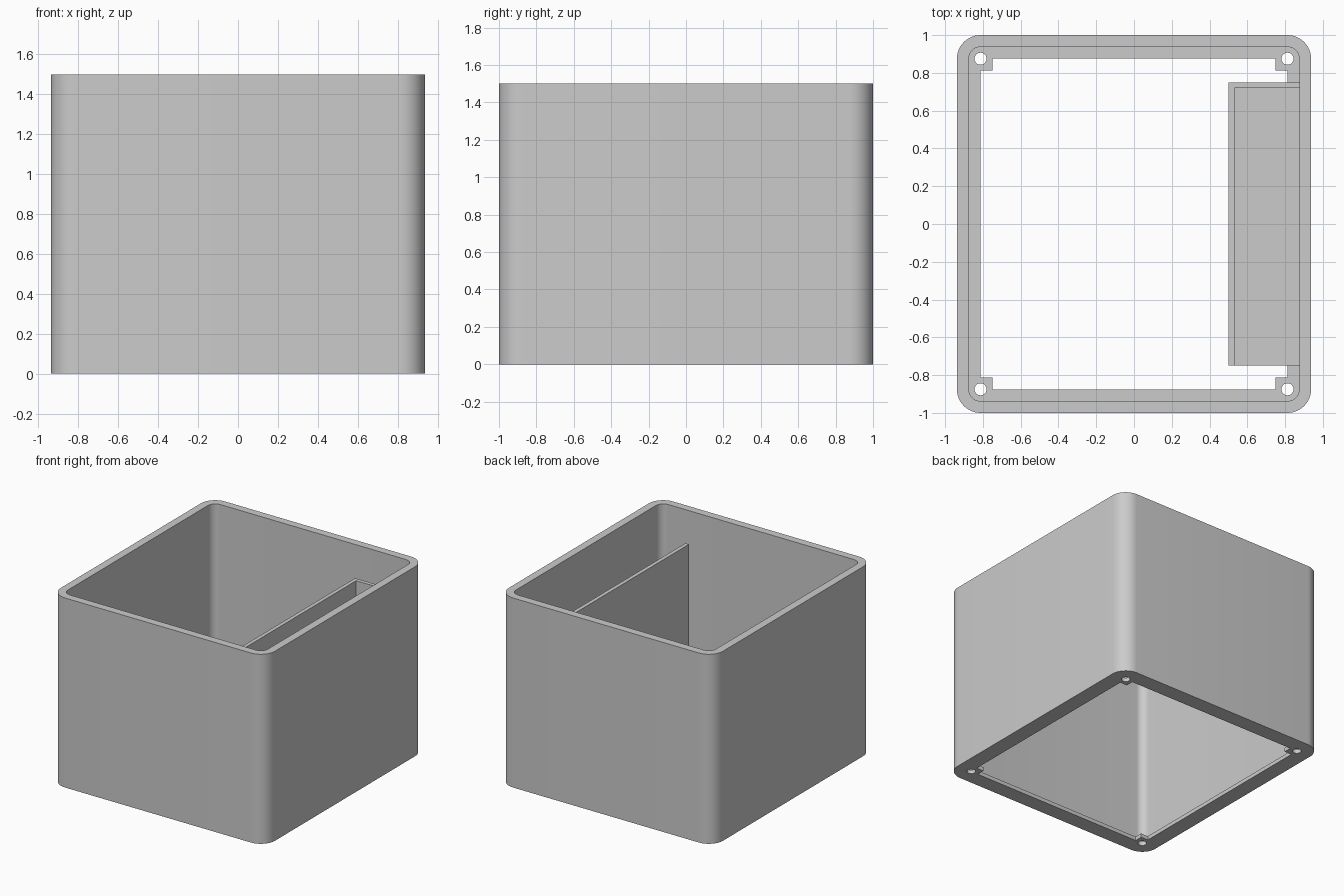
import bpy
import bmesh
from math import cos, sin, pi, radians

default = bpy.data.objects.get("Cube")
if default:
    bpy.data.objects.remove(default)

HALF_X, HALF_Y, HEIGHT = 0.9375, 1.0, 1.5
WALL, PLATE = 0.0625, 0.031
POCKET_BOTTOM, POCKET_TOP = 0.31, 1.34

grey = bpy.data.materials.new("light grey plastic")
grey.use_nodes = True
colour = (0.6, 0.6, 0.6, 1)
grey.diffuse_color = colour
grey.node_tree.nodes["Principled BSDF"].inputs["Base Color"].default_value = colour


def rounded_rect(hx, hy, radius, steps=12):
    """Outline of a rectangle with rounded corners, counter-clockwise."""
    points = []
    for quarter, (sx, sy) in enumerate([(1, 1), (-1, 1), (-1, -1), (1, -1)]):
        for i in range(steps + 1):
            a = (quarter + i / steps) * pi / 2
            points.append((sx * (hx - radius) + radius * cos(a),
                           sy * (hy - radius) + radius * sin(a)))
    return points


def circle(cx, cy, radius, steps=32):
    return [(cx + radius * cos(2 * pi * i / steps),
             cy + radius * sin(2 * pi * i / steps)) for i in range(steps)]


def prism(name, outline, z0, z1):
    """Extrude a flat outline from z0 to z1."""
    bm = bmesh.new()
    face = bm.faces.new([bm.verts.new((x, y, z0)) for x, y in outline])
    top = bmesh.ops.extrude_face_region(bm, geom=[face])["geom"]
    bmesh.ops.translate(bm, vec=(0, 0, z1 - z0),
                        verts=[v for v in top if isinstance(v, bmesh.types.BMVert)])
    bmesh.ops.recalc_face_normals(bm, faces=bm.faces)
    mesh = bpy.data.meshes.new(name)
    bm.to_mesh(mesh)
    bm.free()
    mesh.materials.append(grey)
    obj = bpy.data.objects.new(name, mesh)
    bpy.context.collection.objects.link(obj)
    return obj


def activate(obj):
    bpy.ops.object.select_all(action="DESELECT")
    obj.select_set(True)
    bpy.context.view_layer.objects.active = obj


def cut(target, cutter):
    """Subtract the cutter from the target, then discard it."""
    cutter.hide_render = True
    mod = target.modifiers.new("cut", "BOOLEAN")
    mod.operation, mod.solver, mod.object = "DIFFERENCE", "EXACT", cutter
    activate(target)
    bpy.ops.object.modifier_apply(modifier=mod.name)
    bpy.data.objects.remove(cutter)


# Rounded housing, hollowed down to a thin bottom flange
housing = prism("housing", rounded_rect(HALF_X, HALF_Y, 0.125), 0, HEIGHT)
cut(housing, prism("cavity", rounded_rect(HALF_X - WALL, HALF_Y - WALL, 0.0625),
                   PLATE, HEIGHT + 0.1))

# Bottom opening with a square tab left in each corner
ox, oy, tab = 0.8125, 0.875, 0.0625
corner = [(ox, oy - tab), (ox - tab, oy - tab), (ox - tab, oy)]
opening = (corner + [(-x, y) for x, y in reversed(corner)]
           + [(-x, -y) for x, y in corner] + [(x, -y) for x, y in reversed(corner)])
cut(housing, prism("opening", opening, -0.1, 0.1))

# Screw holes through the tabs
for sx in (-1, 1):
    for sy in (-1, 1):
        cut(housing, prism("screw_hole", circle(sx * ox, sy * oy, 0.032), -0.1, 0.1))

activate(housing)
bpy.ops.object.shade_smooth_by_angle(angle=radians(30))

# Side pocket: floor plus an L-shaped wall, open at the front end
x0, x1, y0, y1 = 0.5, HALF_X - WALL + 0.01, -0.75, 0.75
prism("pocket_floor", [(x0, y0), (x1, y0), (x1, y1), (x0, y1)],
      POCKET_BOTTOM, POCKET_BOTTOM + PLATE)
prism("pocket_wall", [(x0, y0), (x0 + PLATE, y0), (x0 + PLATE, y1 - PLATE),
                      (x1, y1 - PLATE), (x1, y1), (x0, y1)],
      POCKET_BOTTOM + PLATE, POCKET_TOP)
